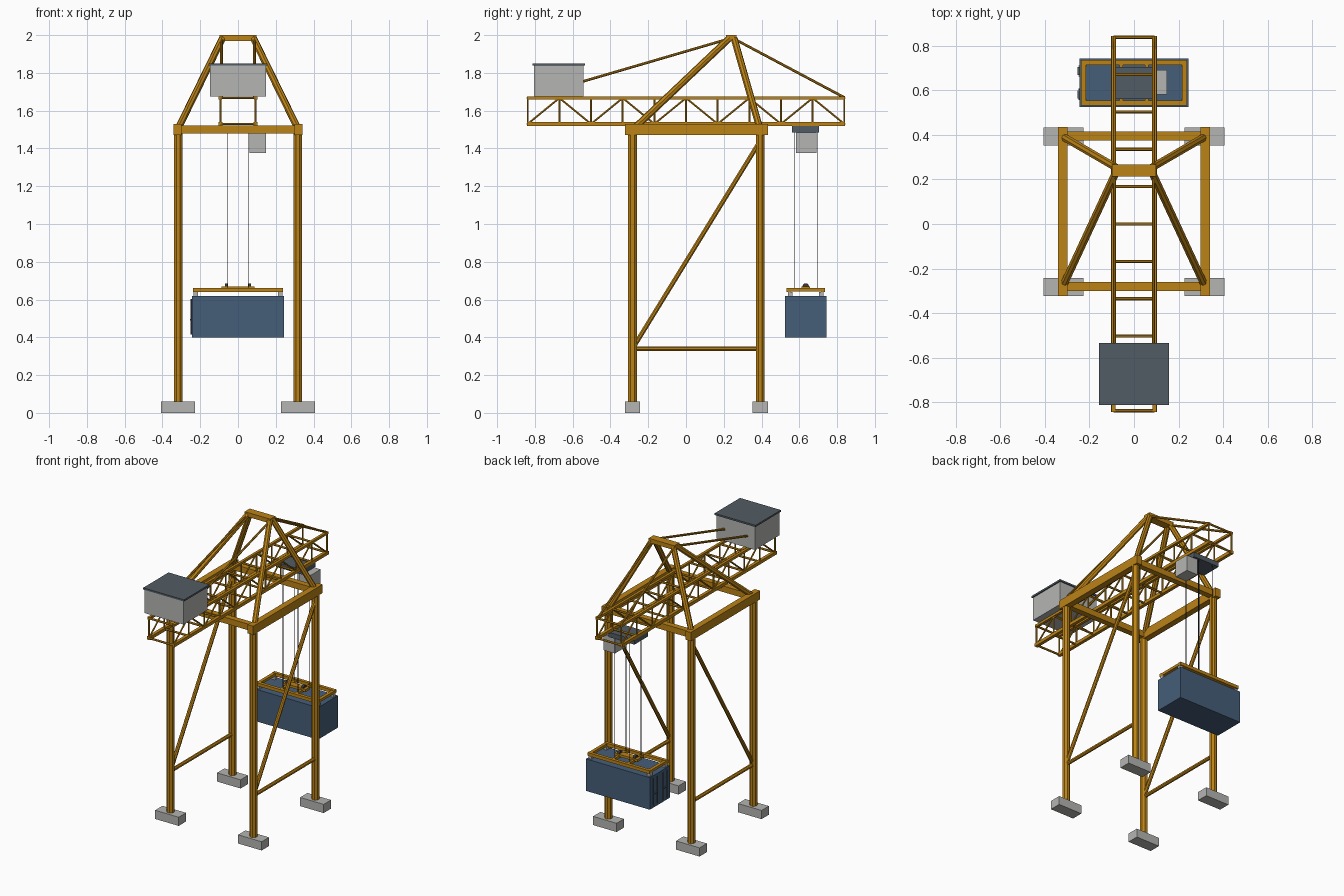
import bpy, bmesh, math
from mathutils import Vector, Matrix

if "Cube" in bpy.data.objects:
    bpy.data.objects.remove(bpy.data.objects["Cube"])


def material(name, rgb):
    m = bpy.data.materials.new(name)
    m.diffuse_color = (*rgb, 1)
    m.use_nodes = True
    m.node_tree.nodes["Principled BSDF"].inputs["Base Color"].default_value = m.diffuse_color
    return m


YELLOW = material("crane yellow", (0.50, 0.225, 0.008))
GREY = material("light grey", (0.46, 0.46, 0.45))
DARK = material("slate grey", (0.085, 0.107, 0.128))
BLUE = material("container blue", (0.060, 0.112, 0.190))
ROPE = material("rope grey", (0.04, 0.04, 0.045))


def box(bm, x, y, z):
    """Box from (min, max) pairs."""
    size = [b - a for a, b in (x, y, z)]
    mid = [(a + b) / 2 for a, b in (x, y, z)]
    bmesh.ops.create_cube(bm, size=1, matrix=Matrix.Translation(mid) @ Matrix.Diagonal((*size, 1)))


def bar(bm, a, b, r, n=8):
    """Straight bar between two points; n = 4 gives a square section of half width r."""
    a, b = Vector(a), Vector(b)
    d = b - a
    rot = d.to_track_quat('Z', 'Y').to_matrix().to_4x4()
    spin = Matrix.Rotation(math.pi / n, 4, 'Z')
    rad = r / math.cos(math.pi / n)
    bmesh.ops.create_cone(bm, cap_ends=True, segments=n, radius1=rad, radius2=rad, depth=d.length,
                          matrix=Matrix.Translation((a + b) / 2) @ rot @ spin)


def finish(name, bm, mat):
    me = bpy.data.meshes.new(name)
    bm.to_mesh(me)
    bm.free()
    me.materials.append(mat)
    ob = bpy.data.objects.new(name, me)
    bpy.context.collection.objects.link(ob)
    return ob


LEG_X, LEG_Y = 0.317, (-0.283, 0.393)
SIDES = (-1, 1)

# Footings and legs
feet, legs = bmesh.new(), bmesh.new()
for s in SIDES:
    for y in LEG_Y:
        x = s * LEG_X
        box(feet, (x - 0.09, x + 0.09), (y - 0.04, y + 0.04), (0, 0.06))
        bar(legs, (x, y, 0.06), (x, y, 1.48), 0.023)
finish("footings", feet, GREY)
finish("legs", legs, YELLOW)

# Side bracing between the legs
bm = bmesh.new()
for s in SIDES:
    x = s * LEG_X
    bar(bm, (x, LEG_Y[0], 0.34), (x, LEG_Y[1], 0.34), 0.012)
    bar(bm, (x, LEG_Y[0], 0.34), (x, LEG_Y[1], 1.44), 0.012)
finish("side_braces", bm, YELLOW)

# Portal ring on top of the legs
bm = bmesh.new()
for s in SIDES:
    x = s * 0.32
    box(bm, (x - 0.021, x + 0.021), (-0.322, 0.435), (1.47, 1.53))
for y in (-0.28, 0.395):
    box(bm, (-0.30, 0.30), (y - 0.02, y + 0.02), (1.48, 1.522))
finish("portal_beams", bm, YELLOW)

# Mast frame and its head beam
bm = bmesh.new()
for s in SIDES:
    for y, top in ((-0.265, 0.228), (0.388, 0.255)):
        bar(bm, (s * 0.312, y, 1.515), (s * 0.083, top, 1.982), 0.017)
finish("mast_legs", bm, YELLOW)
bm = bmesh.new()
box(bm, (-0.098, 0.098), (0.213, 0.268), (1.97, 2.0))
finish("mast_head", bm, YELLOW)

# Lattice boom: chords, posts, zigzag diagonals and cross ties
BX, Z0, Z1, END = 0.093, 1.53, 1.667, 0.838
chords, lattice = bmesh.new(), bmesh.new()
ys = [-END + i * END / 5 for i in range(11)]
for s in SIDES:
    x = s * BX
    box(chords, (x - 0.011, x + 0.011), (-0.843, 0.843), (Z0 - 0.011, Z0 + 0.011))
    box(chords, (x - 0.009, x + 0.009), (-0.843, 0.843), (Z1 - 0.008, Z1 + 0.008))
    for i, y in enumerate(ys):
        bar(lattice, (x, y, Z0), (x, y, Z1), 0.005, 6)
        if i < 10:
            lo, hi = (Z0, Z1) if i % 2 == 0 else (Z1, Z0)
            bar(lattice, (x, y, lo), (x, ys[i + 1], hi), 0.005, 6)
for y in ys:
    for z in (Z0, Z1):
        bar(lattice, (-BX, y, z), (BX, y, z), 0.006, 6)
finish("boom_chords", chords, YELLOW)
finish("boom_lattice", lattice, YELLOW)

# Stays from the mast head
bm = bmesh.new()
for s in SIDES:
    x = s * 0.087
    bar(bm, (x, 0.225, 1.98), (x, -0.545, 1.755), 0.007)
    bar(bm, (x, 0.255, 1.98), (x, 0.838, 1.67), 0.007)
finish("stays", bm, YELLOW)

# Machinery house
bm = bmesh.new()
box(bm, (-0.148, 0.148), (-0.806, -0.542), (1.675, 1.838))
finish("machinery_house", bm, GREY)
bm = bmesh.new()
box(bm, (-0.156, 0.156), (-0.812, -0.535), (1.838, 1.85))
finish("house_roof", bm, DARK)

# Trolley and operator cabin
bm = bmesh.new()
box(bm, (-0.1, 0.1), (0.56, 0.705), (1.485, 1.518))
finish("trolley", bm, DARK)
bm = bmesh.new()
box(bm, (0.06, 0.148), (0.582, 0.69), (1.375, 1.485))
finish("operator_cabin", bm, GREY)

# Hoist ropes
CY = 0.634
bm = bmesh.new()
for x in (-0.057, 0.057):
    for dy in (-0.061, 0.061):
        bar(bm, (x, CY + dy, 0.65), (x, CY + dy, 1.49), 0.0022, 6)
finish("hoist_ropes", bm, ROPE)

# Spreader frame with head block
bm = bmesh.new()
for s in SIDES:
    y = CY + s * 0.091
    box(bm, (-0.237, 0.237), (y - 0.011, y + 0.011), (0.64, 0.662))
    for x, w in ((s * 0.226, 0.011), (s * 0.057, 0.008)):
        box(bm, (x - w, x + w), (CY - 0.085, CY + 0.085), (0.642, 0.66))
box(bm, (-0.088, 0.088), (CY - 0.022, CY + 0.022), (0.652, 0.669))
finish("spreader_frame", bm, YELLOW)

# Sheaves on the head block and twist locks at the corners
sheaves, locks = bmesh.new(), bmesh.new()
for s in SIDES:
    x = s * 0.06
    bar(sheaves, (x - 0.008, CY, 0.669), (x + 0.008, CY, 0.669), 0.017, 12)
    for t in SIDES:
        x, y = s * 0.224, CY + t * 0.082
        box(locks, (x - 0.012, x + 0.012), (y - 0.012, y + 0.012), (0.618, 0.641))
finish("sheaves", sheaves, ROPE)
finish("twist_locks", locks, GREY)

# Hanging container with door rods on its left end
bm = bmesh.new()
box(bm, (-0.244, 0.244), (0.525, 0.743), (0.398, 0.619))
finish("container", bm, BLUE)
bm = bmesh.new()
for dy in (-0.075, -0.03, 0.03, 0.075):
    y = CY + dy
    bar(bm, (-0.247, y, 0.415), (-0.247, y, 0.602), 0.003, 6)
for dy in (-0.052, 0.052):
    box(bm, (-0.253, -0.245), (CY + dy - 0.018, CY + dy + 0.018), (0.49, 0.496))
finish("door_rods", bm, DARK)
